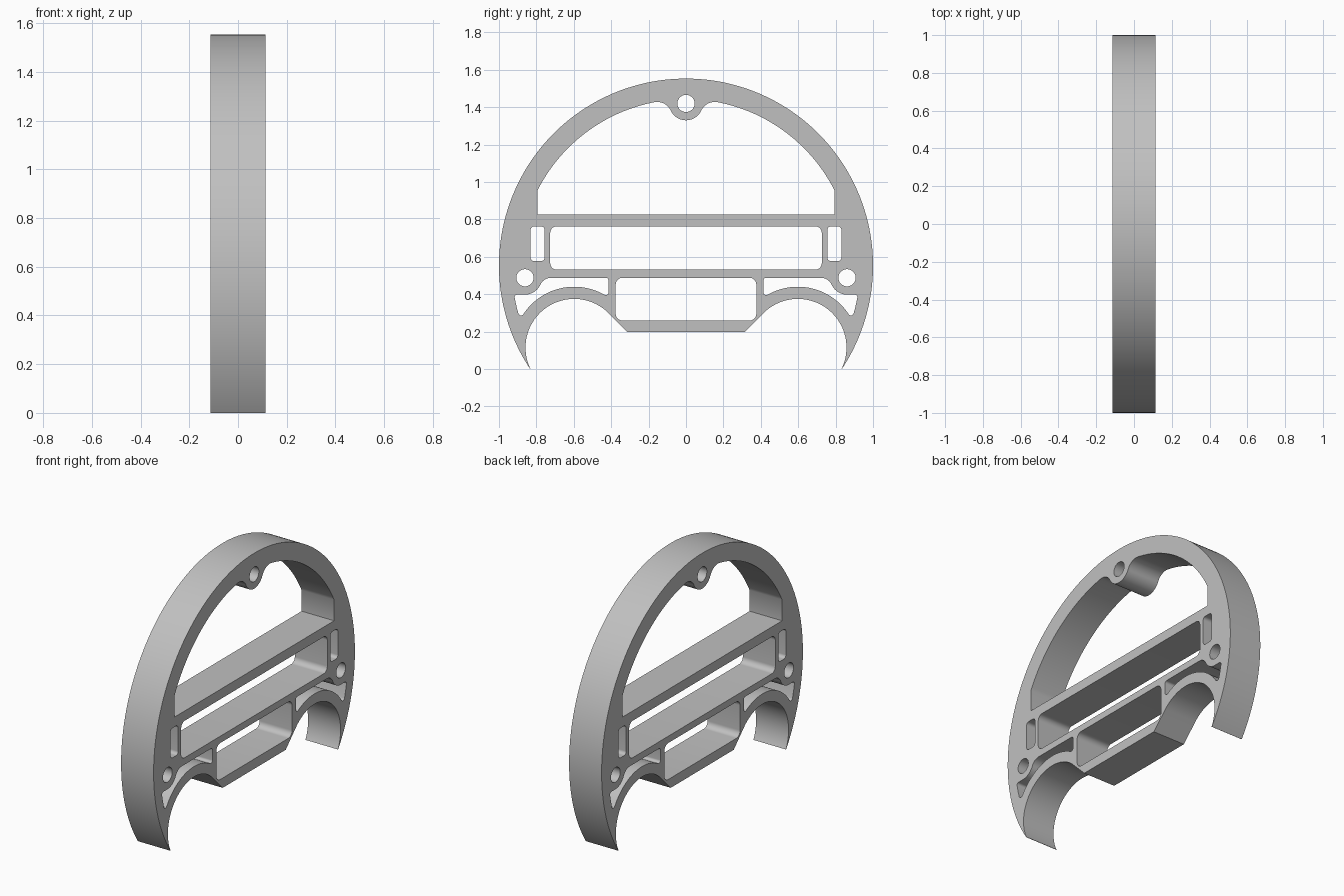
import bpy
import bmesh
from math import cos, sin, radians, degrees, atan2, sqrt

if "Cube" in bpy.data.objects:
    bpy.data.objects.remove(bpy.data.objects["Cube"], do_unlink=True)

HALF = 0.113                 # half thickness
RIM = (0, 0.553)             # centre of the round rim
ARCH = (0.598, 0.115)        # centre of the leg arch
ARCH_R = 0.26
BOSS = (0.861, 0.488)        # side bolt boss
TOP_BOSS = (0, 1.42)
BOSS_R, BOLT_R = 0.09, 0.046


def arc(c, r, a, b, step=3):
    n = max(4, int(abs(b - a) / step))
    return [(c[0] + r * cos(radians(a + (b - a) * i / n)),
             c[1] + r * sin(radians(a + (b - a) * i / n))) for i in range(n + 1)]


def angle(p, q):
    return degrees(atan2(q[1] - p[1], q[0] - p[0]))


def meet(p, r, q, s):
    """Crossing of two circles on the right of the line p to q."""
    dx, dy = q[0] - p[0], q[1] - p[1]
    d = sqrt(dx * dx + dy * dy)
    t = (d * d + r * r - s * s) / (2 * d)
    h = sqrt(r * r - t * t)
    return (p[0] + (t * dx + h * dy) / d, p[1] + (t * dy - h * dx) / d)


def mirror(pts):
    return [(-y, z) for y, z in reversed(pts)]


def symmetric(half):
    return half + mirror(half)


def rounded(y0, y1, z0, z1, r):
    return (arc((y1 - r, z1 - r), r, 90, 0, 10) + arc((y1 - r, z0 + r), r, 0, -90, 10)
            + arc((y0 + r, z0 + r), r, -90, -180, 10) + arc((y0 + r, z1 - r), r, 180, 90, 10))


# Outer outline: rim, pointed leg, arch and sloped chin
tip = (sqrt(1 - RIM[1] ** 2), 0)
outline = symmetric(arc(RIM, 1, 90, angle(RIM, tip), 1.5)
                    + arc(ARCH, ARCH_R, angle(ARCH, tip), 135) + [(0.313, 0.197)])

# Upper window with the hanging bolt boss blended into its arc
WIN_R, blend = 0.89, 0.08
f = meet(RIM, WIN_R - blend, TOP_BOSS, BOSS_R + blend)
side = (0.793, 0.957)
upper = symmetric(arc(TOP_BOSS, BOSS_R, -90, angle(TOP_BOSS, f))
                  + arc(f, blend, angle(f, TOP_BOSS) % 360, angle(RIM, f), 8)
                  + arc(RIM, WIN_R, angle(RIM, f), angle(RIM, side), 1.5)
                  + [(0.793, 0.825)])

# Curved pocket between the arch, the rim and the side boss
r, pocket_r, rim_r, top, inner = 0.015, 0.325, 0.932, 0.488, 0.414
low_out = meet(RIM, rim_r - r, ARCH, pocket_r + r)
if low_out[0] < ARCH[0]:
    low_out = meet(ARCH, pocket_r + r, RIM, rim_r - r)
low_in = (inner + r, ARCH[1] + sqrt((pocket_r + r) ** 2 - (inner + r - ARCH[0]) ** 2))
high_z = BOSS[1] - BOSS_R - r
high_out = (sqrt((rim_r - r) ** 2 - (high_z - RIM[1]) ** 2), high_z)
web = 0.064
g = (BOSS[0] - sqrt((BOSS_R + web) ** 2 - web ** 2), top - web)
pocket = (arc((inner + r, top - r), r, 90, 180, 10)
          + arc(low_in, r, 180, angle(low_in, ARCH) % 360, 10)
          + arc(ARCH, pocket_r, angle(ARCH, low_in), angle(ARCH, low_out))
          + arc(low_out, r, angle(low_out, ARCH) % 360, 360 + angle(RIM, low_out), 10)
          + arc(RIM, rim_r, angle(RIM, low_out), angle(RIM, high_out))
          + arc(high_out, r, angle(RIM, high_out), 90, 10)
          + arc(BOSS, BOSS_R, 270, angle(BOSS, g) % 360, 5)
          + arc(g, web, angle(g, BOSS), 90, 6))

slot = rounded(0.756, 0.831, 0.577, 0.763, 0.02)
bolt = arc(BOSS, BOLT_R, 0, 360, 8)
loops = [outline, upper, pocket, mirror(pocket), slot, mirror(slot), bolt, mirror(bolt),
         arc(TOP_BOSS, BOLT_R, 0, 360, 8),
         rounded(-0.726, 0.726, 0.531, 0.763, 0.035),
         rounded(-0.376, 0.376, 0.259, 0.488, 0.037)]

# Fill the profile around its openings and extrude it to a plate
bm = bmesh.new()
for pts in loops:
    clean = [p for i, p in enumerate(pts)
             if abs(p[0] - pts[i - 1][0]) + abs(p[1] - pts[i - 1][1]) > 1e-5]
    vs = [bm.verts.new((-HALF, y, z)) for y, z in clean]
    for i, v in enumerate(vs):
        bm.edges.new((vs[i - 1], v))
bmesh.ops.triangle_fill(bm, use_beauty=True, edges=bm.edges[:], normal=(-1, 0, 0))
res = bmesh.ops.extrude_face_region(bm, geom=bm.faces[:], use_keep_orig=True)
bmesh.ops.translate(bm, vec=(2 * HALF, 0, 0),
                    verts=[e for e in res["geom"] if isinstance(e, bmesh.types.BMVert)])
bmesh.ops.recalc_face_normals(bm, faces=bm.faces[:])
mesh = bpy.data.meshes.new("frame_plate")
bm.to_mesh(mesh)
bm.free()
plate = bpy.data.objects.new("frame_plate", mesh)
bpy.context.collection.objects.link(plate)

# Plain grey material
grey = bpy.data.materials.new("mid_grey")
grey.use_nodes = True
colour = (0.53, 0.53, 0.53, 1)
grey.diffuse_color = colour
grey.node_tree.nodes["Principled BSDF"].inputs["Base Color"].default_value = colour
mesh.materials.append(grey)

bpy.context.view_layer.objects.active = plate
plate.select_set(True)
bpy.ops.object.shade_smooth_by_angle(angle=radians(30))
